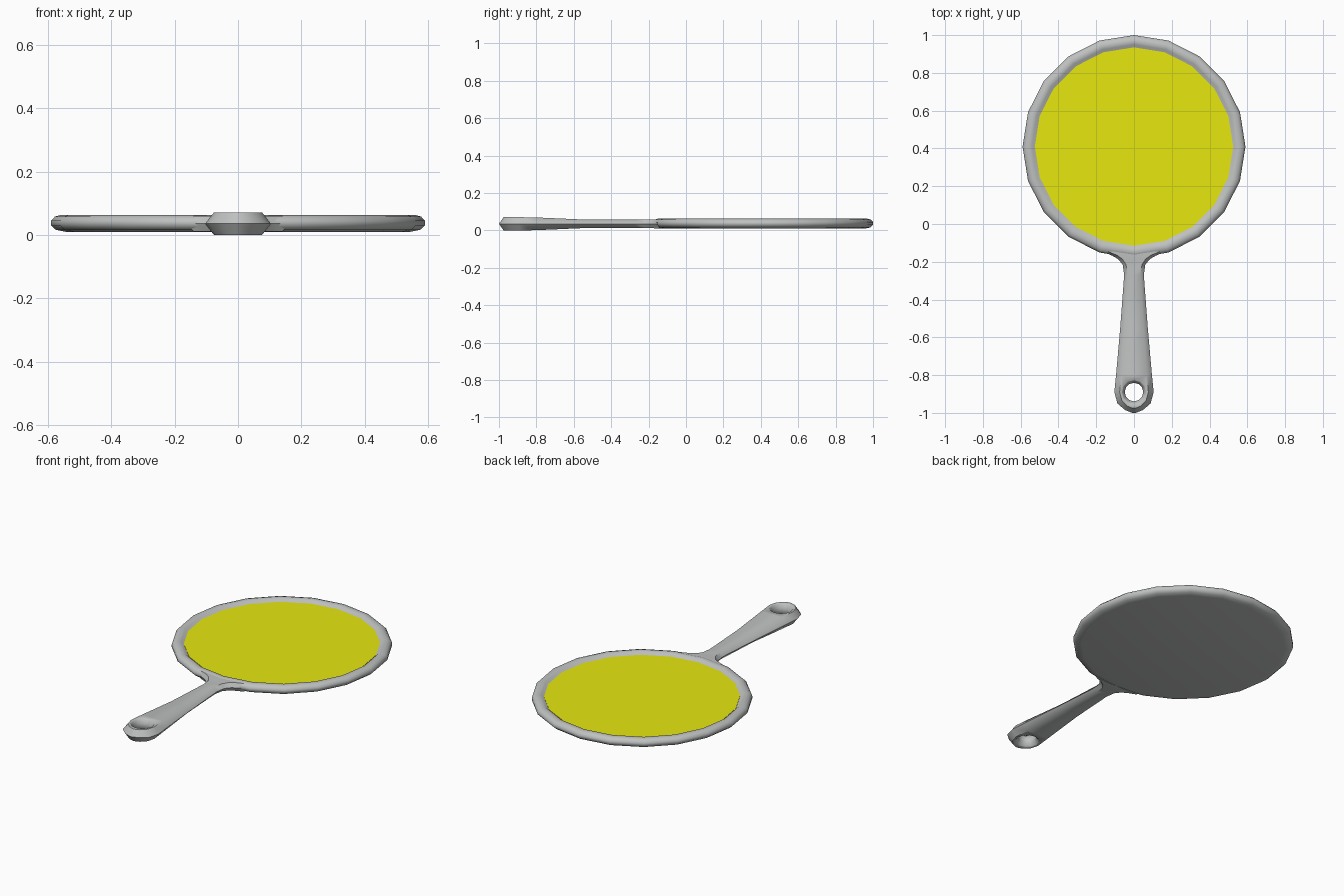
import bpy, bmesh
from math import sin, cos, pi, radians

if "Cube" in bpy.data.objects:
    bpy.data.objects.remove(bpy.data.objects["Cube"], do_unlink=True)

MID = 0.0355      # height of the centre plane
CENTRE_Y = 0.41   # centre of the round head


def material(name, rgb):
    m = bpy.data.materials.new(name)
    m.use_nodes = True
    m.diffuse_color = (*rgb, 1)
    m.node_tree.nodes["Principled BSDF"].inputs["Base Color"].default_value = (*rgb, 1)
    return m


grey = material("grey metal", (0.52, 0.53, 0.53))
yellow = material("yellow face", (0.8, 0.8, 0.005))


def finish(name, bm, mat):
    bmesh.ops.recalc_face_normals(bm, faces=bm.faces)
    me = bpy.data.meshes.new(name)
    bm.to_mesh(me)
    bm.free()
    me.materials.append(mat)
    ob = bpy.data.objects.new(name, me)
    bpy.context.collection.objects.link(ob)
    return ob


def smooth(ob, angle):
    bpy.ops.object.select_all(action='DESELECT')
    ob.select_set(True)
    bpy.context.view_layer.objects.active = ob
    bpy.ops.object.shade_smooth_by_angle(angle=radians(angle))


def lathe(name, profile, y, sides, mat, cap_end=True):
    """Stack rings of (radius, z) and close the ends."""
    bm = bmesh.new()
    rings = [[bm.verts.new((r * sin(2 * pi * i / sides), y + r * cos(2 * pi * i / sides), z))
              for i in range(sides)] for r, z in profile]
    for a, b in zip(rings, rings[1:]):
        for i in range(sides):
            j = (i + 1) % sides
            bm.faces.new((a[i], a[j], b[j], b[i]))
    bm.faces.new(rings[0])
    if cap_end:
        bm.faces.new(rings[-1])
    return finish(name, bm, mat)


# Round head: flat underside, rounded rim, recessed centre
head = lathe("head", [(0.545, 0.01), (0.575, 0.016), (0.59, 0.03), (0.59, 0.045),
                      (0.578, 0.058), (0.56, 0.063), (0.54, 0.06), (0.525, 0.046)],
             CENTRE_Y, 20, grey)
smooth(head, 50)

# Yellow face lying in the recess
lathe("face_panel", [(0.525, 0.044), (0.525, 0.048)], CENTRE_Y, 20, yellow)

# Handle stations: outer y, outer half width, flat y, flat half width, half thickness
stations = [
    (-0.145, 0.165, -0.145, 0.14, 0.024),
    (-0.168, 0.115, -0.165, 0.09, 0.024),
    (-0.185, 0.085, -0.185, 0.062, 0.023),
    (-0.215, 0.06, -0.215, 0.042, 0.022),
    (-0.27, 0.052, -0.27, 0.034, 0.022),
    (-0.55, 0.073, -0.55, 0.05, 0.023),
    (-0.80, 0.095, -0.80, 0.068, 0.034),
    (-0.89, 0.104, -0.89, 0.076, 0.0355),
    (-0.95, 0.088, -0.935, 0.064, 0.0355),
    (-0.985, 0.047, -0.965, 0.034, 0.0355),
    (-1.0, 0.01, -0.975, 0.007, 0.0355),
]
bm = bmesh.new()
loops = []
for oy, ow, fy, fw, h in stations:
    pts = [(ow, oy, 0), (fw, fy, h), (-fw, fy, h), (-ow, oy, 0), (-fw, fy, -h), (fw, fy, -h)]
    loops.append([bm.verts.new((x, y, MID + z)) for x, y, z in pts])
for a, b in zip(loops, loops[1:]):
    for i in range(6):
        j = (i + 1) % 6
        bm.faces.new((a[i], a[j], b[j], b[i]))
for end in (loops[0], loops[-1]):
    bm.faces.new(end[:4])
    bm.faces.new((end[3], end[4], end[5], end[0]))
handle = finish("handle", bm, grey)

# Hanging hole, flared towards both surfaces
cutter = lathe("hole_cutter", [(0.075, -0.01), (0.062, 0.003), (0.049, 0.022),
                               (0.049, 0.049), (0.062, 0.068), (0.075, 0.081)],
               -0.89, 12, grey)
cutter.hide_render = True
cut = handle.modifiers.new("hole", 'BOOLEAN')
cut.operation = 'DIFFERENCE'
cut.solver = 'EXACT'
cut.object = cutter
bpy.context.view_layer.objects.active = handle
bpy.ops.object.modifier_apply(modifier=cut.name)
bpy.data.objects.remove(cutter, do_unlink=True)
smooth(handle, 50)
